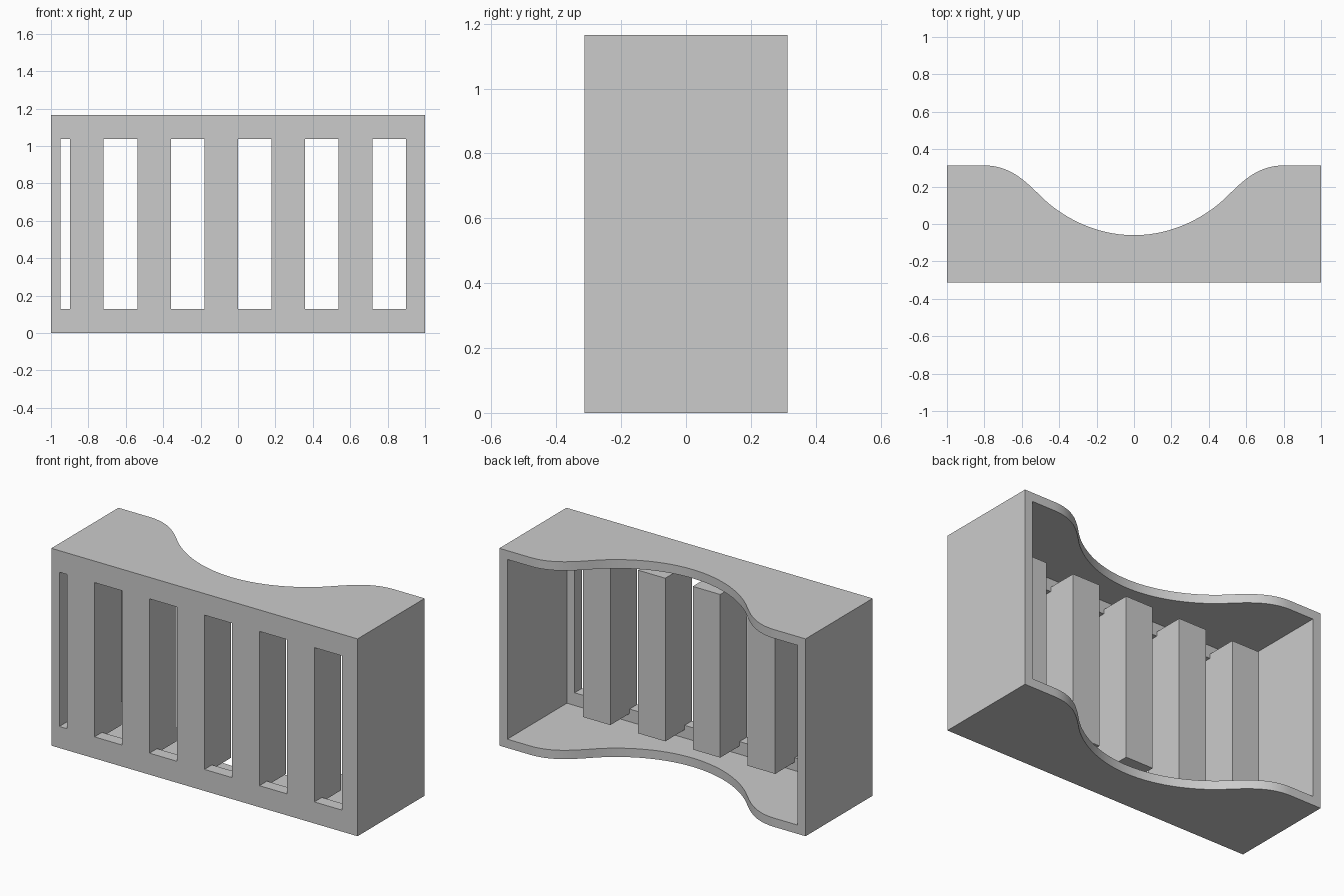
import bpy
import bmesh
from mathutils import Vector
from mathutils.geometry import interpolate_bezier

if "Cube" in bpy.data.objects:
    bpy.data.objects.remove(bpy.data.objects["Cube"], do_unlink=True)

FRONT, BACK = -0.313, 0.313
HEIGHT, WALL = 1.165, 0.052
PANEL_BACK, BAR_BACK = -0.243, -0.063
SLOT_LOW, SLOT_HIGH = 0.127, 1.038
PITCH, BAR_WIDTH, FIRST_BAR = 0.359, 0.1795, -0.8975
INNER = 1 - WALL

grey = bpy.data.materials.new("light_grey")
grey.use_nodes = True
grey.diffuse_color = (0.6, 0.6, 0.6, 1)
grey.node_tree.nodes["Principled BSDF"].inputs["Base Color"].default_value = (0.6, 0.6, 0.6, 1)


def add_object(name, bm):
    bmesh.ops.recalc_face_normals(bm, faces=bm.faces)
    mesh = bpy.data.meshes.new(name)
    bm.to_mesh(mesh)
    bm.free()
    mesh.materials.append(grey)
    obj = bpy.data.objects.new(name, mesh)
    bpy.context.collection.objects.link(obj)
    return obj


def add_box(name, low, high):
    bm = bmesh.new()
    bmesh.ops.create_cube(bm, size=1)
    low, high = Vector(low), Vector(high)
    for v in bm.verts:
        v.co = (low + high) / 2 + v.co * (high - low)
    return add_object(name, bm)


def select_only(obj):
    bpy.ops.object.select_all(action="DESELECT")
    obj.select_set(True)
    bpy.context.view_layer.objects.active = obj


def cut(obj, cutter):
    cutter.hide_render = True
    mod = obj.modifiers.new("cut", "BOOLEAN")
    mod.operation, mod.solver, mod.object = "DIFFERENCE", "EXACT", cutter
    select_only(obj)
    bpy.ops.object.modifier_apply(modifier=mod.name)
    bpy.data.objects.remove(cutter, do_unlink=True)


# Plan outline: straight front, S-curved back, mirrored about the middle
def bezier(*pts):
    return interpolate_bezier(*[Vector((x, y, 0)) for x, y in pts], 17)


half = bezier((0, -0.06), (0.22, -0.06), (0.40, 0.05), (0.5, 0.15))
half += bezier((0.5, 0.15), (0.59, 0.24), (0.67, BACK), (0.8, BACK))[1:]
half += [Vector((1, BACK, 0)), Vector((1, FRONT, 0))]
outline = half + [Vector((-p.x, p.y, 0)) for p in reversed(half[1:])]

# Housing: extruded outline, hollowed out from the back
bm = bmesh.new()
base = bm.faces.new([bm.verts.new(p) for p in outline])
top = bmesh.ops.extrude_face_region(bm, geom=[base])["geom"]
bmesh.ops.translate(bm, vec=(0, 0, HEIGHT), verts=[e for e in top if isinstance(e, bmesh.types.BMVert)])
housing = add_object("housing", bm)
cut(housing, add_box("cavity_cutter", (-INNER, PANEL_BACK, WALL), (INNER, 1, HEIGHT - WALL)))

# Front slots and the deep bars between them
slot_start = -INNER
for i in range(6):
    bar_start = FIRST_BAR + PITCH * i
    slot_end = min(bar_start, INNER)
    cut(housing, add_box("slot_cutter", (slot_start, FRONT - 0.1, SLOT_LOW),
                         (slot_end, PANEL_BACK + 0.1, SLOT_HIGH)))
    slot_start = bar_start + BAR_WIDTH
    if i < 5:
        add_box(f"front_bar_{i + 1}", (bar_start, PANEL_BACK, 0.101),
                (slot_start, BAR_BACK, HEIGHT - 0.101))

select_only(housing)
bpy.ops.object.shade_smooth_by_angle(angle=0.5)
